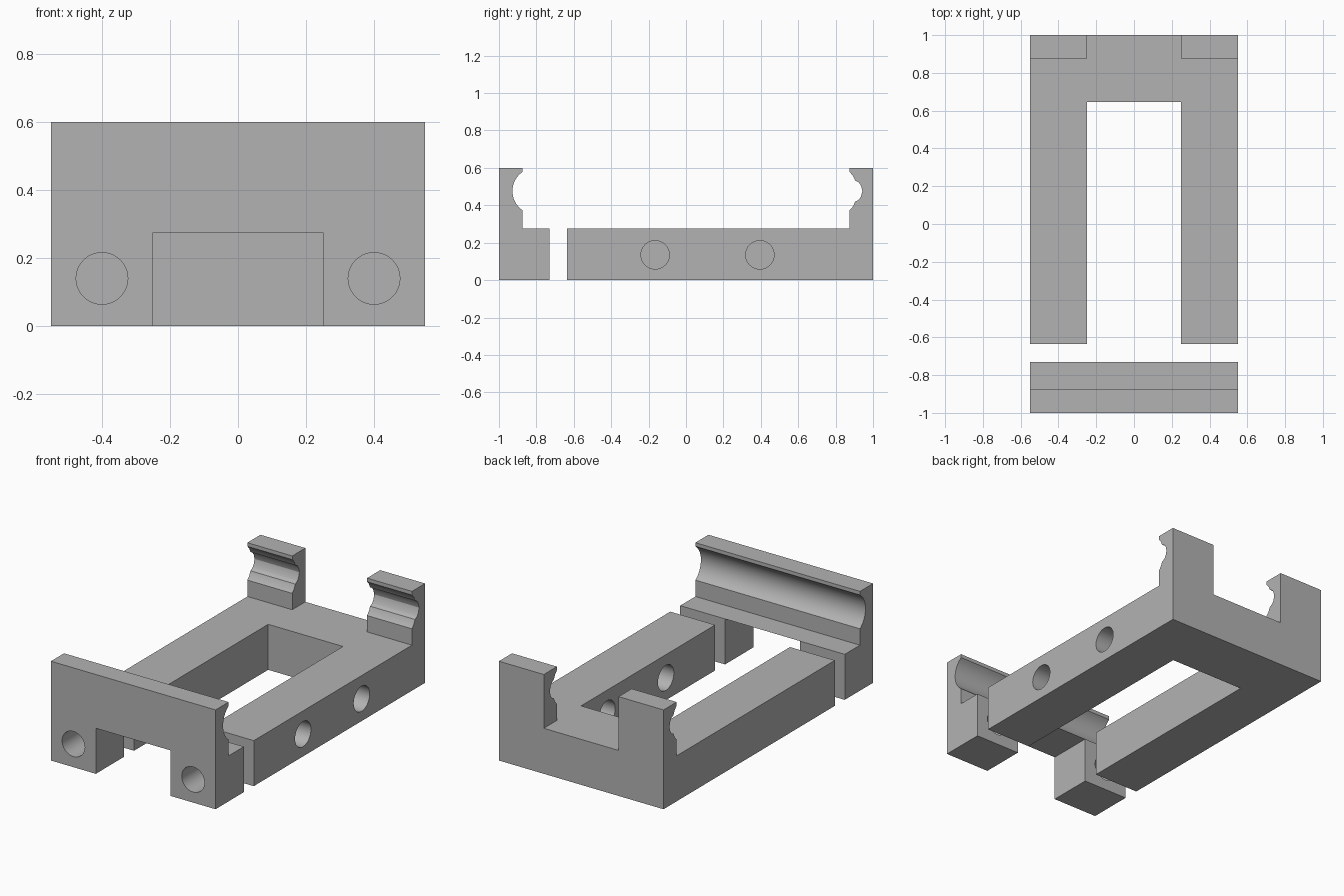
import bpy, bmesh, math
from mathutils import Matrix, Vector

cube = bpy.data.objects.get("Cube")
if cube:
    bpy.data.objects.remove(cube, do_unlink=True)

W, IN, H, TOP = 0.55, 0.25, 0.275, 0.6   # half width, half opening, deck, post top

grey = bpy.data.materials.new("plain_grey")
grey.use_nodes = True
grey.diffuse_color = (0.45, 0.45, 0.45, 1)
grey.node_tree.nodes["Principled BSDF"].inputs["Base Color"].default_value = (0.45, 0.45, 0.45, 1)


def finish(name, bm):
    bmesh.ops.recalc_face_normals(bm, faces=bm.faces)
    mesh = bpy.data.meshes.new(name)
    bm.to_mesh(mesh)
    bm.free()
    mesh.materials.append(grey)
    ob = bpy.data.objects.new(name, mesh)
    bpy.context.collection.objects.link(ob)
    return ob


def side_profile(name, points):
    """Extrude a (y, z) outline across the full width."""
    bm = bmesh.new()
    face = bm.faces.new([bm.verts.new((-W, y, z)) for y, z in points])
    new = bmesh.ops.extrude_face_region(bm, geom=[face])["geom"]
    bmesh.ops.translate(bm, vec=(2 * W, 0, 0),
                        verts=[v for v in new if isinstance(v, bmesh.types.BMVert)])
    return finish(name, bm)


def box(name, lo, hi):
    lo, hi = Vector(lo), Vector(hi)
    bm = bmesh.new()
    bmesh.ops.create_cube(bm, size=1, matrix=Matrix.Translation((lo + hi) / 2)
                          @ Matrix.Diagonal((*(hi - lo), 1)))
    return finish(name, bm)


def rod(name, centre, axis, length, radius=0.076):
    turn = Matrix.Rotation(math.pi / 2, 4, "Y" if axis == "x" else "X")
    bm = bmesh.new()
    bmesh.ops.create_cone(bm, cap_ends=True, segments=48, radius1=radius, radius2=radius,
                          depth=length, matrix=Matrix.Translation(centre) @ turn)
    return finish(name, bm)


def cut(ob, cutters):
    """Subtract the cutters, apply the result and remove the helpers."""
    for c in cutters:
        c.hide_render = True
        m = ob.modifiers.new("cut", "BOOLEAN")
        m.operation, m.solver, m.object = "DIFFERENCE", "EXACT", c
    bpy.ops.object.select_all(action="DESELECT")
    bpy.context.view_layer.objects.active = ob
    ob.select_set(True)
    for m in list(ob.modifiers):
        bpy.ops.object.modifier_apply(modifier=m.name)
    for c in cutters:
        bpy.data.objects.remove(c, do_unlink=True)
    bpy.ops.object.shade_smooth_by_angle(angle=math.radians(25))


# Frame with two rear posts; the posts carry a stepped groove
groove = [(0.875, 0.374), (0.893, 0.394), (0.904, 0.419), (0.924, 0.430), (0.936, 0.448),
          (0.943, 0.476)]
groove += [(y, 0.952 - z) for y, z in reversed(groove[:-1])]
frame = side_profile("frame", [(-0.635, 0), (1, 0), (1, TOP), (0.875, TOP)]
                     + groove[::-1] + [(0.875, H), (-0.635, H)])
cutters = [box("window_cutter", (-IN, -2, -1), (IN, 0.645, 1)),
           box("post_gap_cutter", (-IN, 0.8, H), (IN, 2, 1))]
# Cross holes through the left arm only
cutters += [rod("cross_hole_cutter", (0.4, y, 0.135), "x", 0.5) for y in (-0.165, 0.395)]
# Blind bolt holes in the arm ends
cutters += [rod("arm_bolt_cutter", (s * 0.4, -0.6, 0.14), "y", 0.5) for s in (-1, 1)]
cut(frame, cutters)

# Front jaw: upright wall with a round groove, on two feet
R, half = 0.1246, math.asin(0.102 / 0.1246)
arc = []
for i in range(17):
    a = -half + 2 * half * i / 16
    arc.append((-0.875 + R * (math.cos(half) - math.cos(a)), 0.476 + R * math.sin(a)))
jaw = side_profile("front_jaw", [(-1, 0), (-0.73, 0), (-0.73, H), (-0.875, H)]
                   + arc + [(-0.875, TOP), (-1, TOP)])
cut(jaw, [box("foot_gap_cutter", (-IN, -2, -1), (IN, 0, H))]
    + [rod("jaw_bolt_cutter", (s * 0.4, -0.86, 0.14), "y", 0.5) for s in (-1, 1)])
